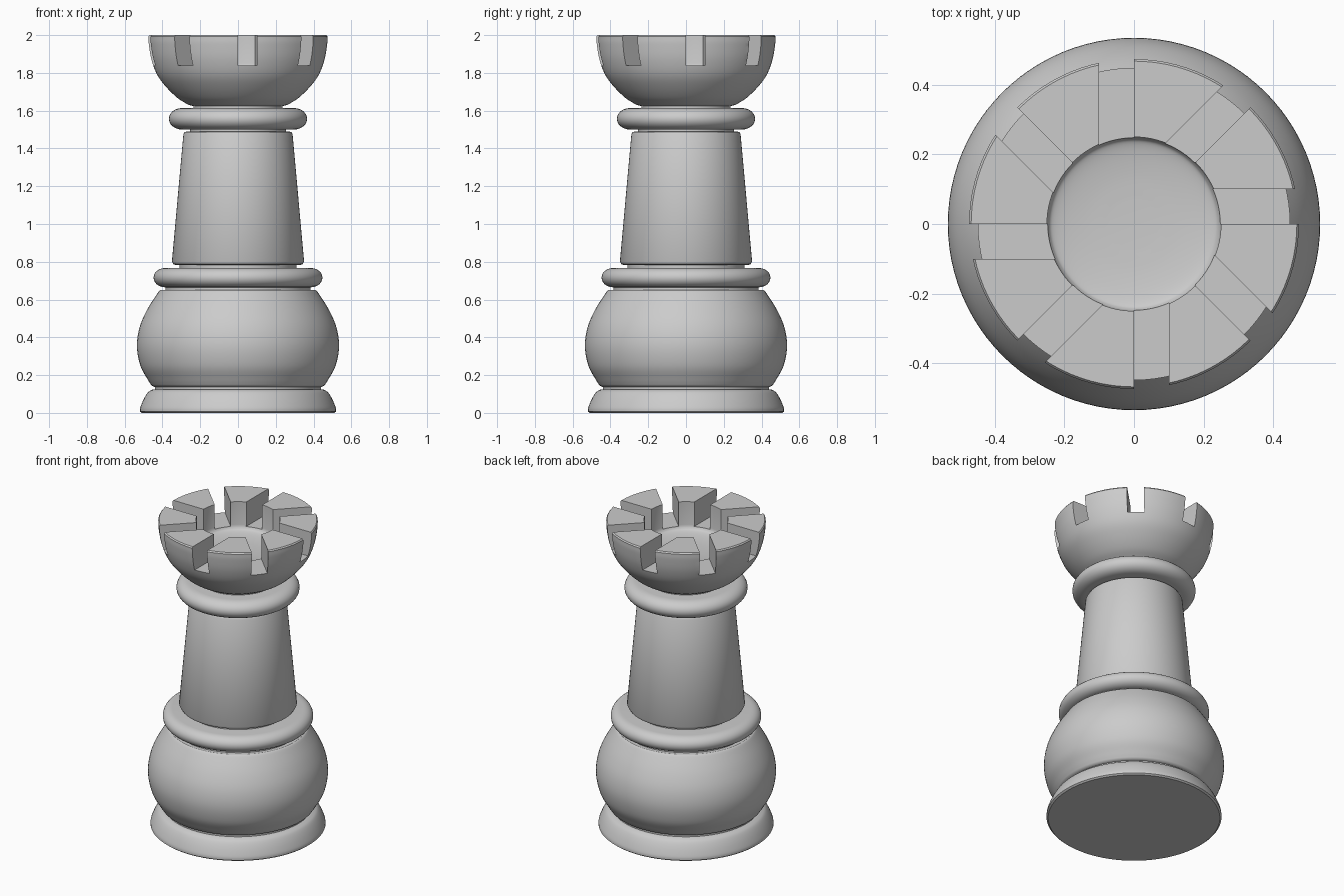
import bpy, bmesh, math
from mathutils import Matrix, Vector

cube = bpy.data.objects.get("Cube")
if cube:
    bpy.data.objects.remove(cube, do_unlink=True)

grey = bpy.data.materials.new("stone_grey")
grey.use_nodes = True
colour = (0.6, 0.6, 0.6, 1)
grey.diffuse_color = colour
grey.node_tree.nodes["Principled BSDF"].inputs["Base Color"].default_value = colour


def smooth(points, steps=5):
    """Catmull-Rom curve through (radius, height) points."""
    pts = [Vector(p) for p in points]
    pts = [2 * pts[0] - pts[1]] + pts + [2 * pts[-1] - pts[-2]]
    out = []
    for a, b, c, d in zip(pts, pts[1:], pts[2:], pts[3:]):
        for i in range(steps):
            t = i / steps
            out.append(0.5 * (2 * b + (c - a) * t + (2 * a - 5 * b + 4 * c - d) * t * t
                              + (3 * b - a - 3 * c + d) * t ** 3))
    return [tuple(p) for p in out] + [tuple(points[-1])]


def finish(name, bm, angle=35):
    bmesh.ops.recalc_face_normals(bm, faces=bm.faces)
    mesh = bpy.data.meshes.new(name)
    bm.to_mesh(mesh)
    bm.free()
    mesh.materials.append(grey)
    obj = bpy.data.objects.new(name, mesh)
    bpy.context.collection.objects.link(obj)
    shade(obj, angle)
    return obj


def shade(obj, angle=35):
    bpy.ops.object.select_all(action='DESELECT')
    obj.select_set(True)
    bpy.context.view_layer.objects.active = obj
    bpy.ops.object.shade_smooth_by_angle(angle=math.radians(angle))


def lathe(name, profile, segments=96):
    """Closed solid of revolution; the profile runs from axis to axis."""
    bm = bmesh.new()
    verts = [bm.verts.new((r, 0, z)) for r, z in [(0, profile[0][1])] + profile + [(0, profile[-1][1])]]
    edges = [bm.edges.new(pair) for pair in zip(verts, verts[1:])]
    bmesh.ops.spin(bm, geom=verts + edges, cent=(0, 0, 0), axis=(0, 0, 1),
                   angle=math.tau, steps=segments, use_merge=True)
    bmesh.ops.remove_doubles(bm, verts=bm.verts, dist=0.0004)
    return finish(name, bm)


def ring(name, radius, low, high, bulge):
    """Collar with a half-round edge."""
    mid, half = (low + high) / 2, (high - low) / 2
    arc = [math.radians(a) for a in range(-90, 91, 15)]
    return lathe(name, [(radius - bulge + bulge * math.cos(a), mid + half * math.sin(a)) for a in arc])


# Foot, bulbous body and shaft
lathe("foot", [(0.51, 0)] + smooth([(0.52, 0.008), (0.517, 0.03), (0.498, 0.075),
                                   (0.475, 0.11), (0.45, 0.125)]))
lathe("foot_neck", [(0.44, 0.11), (0.44, 0.16)])
lathe("body", [(0.445, 0.138)] + smooth([(0.458, 0.145), (0.48, 0.18), (0.517, 0.25), (0.535, 0.35),
                                        (0.522, 0.45), (0.482, 0.545), (0.425, 0.635), (0.41, 0.65)]))
lathe("body_neck", [(0.385, 0.63), (0.385, 0.69)])
ring("lower_collar", 0.447, 0.665, 0.767, 0.06)
lathe("shaft_neck", [(0.31, 0.75), (0.31, 0.8)])
lathe("shaft", [(0.33, 0.783), (0.343, 0.788), (0.35, 0.802), (0.289, 1.475), (0.283, 1.486), (0.27, 1.49)])
lathe("upper_neck", [(0.255, 1.48), (0.255, 1.52)])
ring("upper_collar", 0.366, 1.5, 1.614, 0.07)
lathe("crown_neck", [(0.235, 1.6), (0.235, 1.64)])

# Crown: hollow cup with a shallow dished floor
crown = lathe("crown", [(0.23, 1.622)] + smooth([(0.265, 1.632), (0.32, 1.667), (0.38, 1.725),
                                                (0.428, 1.79), (0.458, 1.87), (0.472, 1.95), (0.474, 1.992)])
              + [(0.468, 2), (0.25, 2), (0.25, 1.85)]
              + smooth([(0.247, 1.835), (0.235, 1.822), (0.2, 1.812), (0.14, 1.804), (0.07, 1.8)]))

# Eight notches, each lying to one side of its spoke
bm = bmesh.new()
for i in range(8):
    turn = Matrix.Rotation(i * math.tau / 8, 4, 'Z')
    box = Matrix.Translation((0.4, 0.05, 1.94)) @ Matrix.Diagonal((0.4, 0.1, 0.2, 1))
    bmesh.ops.create_cube(bm, size=1, matrix=turn @ box)
cutter = finish("notch_cutter", bm)
cutter.hide_render = True
cut = crown.modifiers.new("notches", 'BOOLEAN')
cut.operation, cut.solver, cut.object = 'DIFFERENCE', 'EXACT', cutter
bpy.context.view_layer.objects.active = crown
bpy.ops.object.modifier_move_to_index(modifier=cut.name, index=0)
bpy.ops.object.modifier_apply(modifier=cut.name)
bpy.data.objects.remove(cutter, do_unlink=True)
shade(crown)
